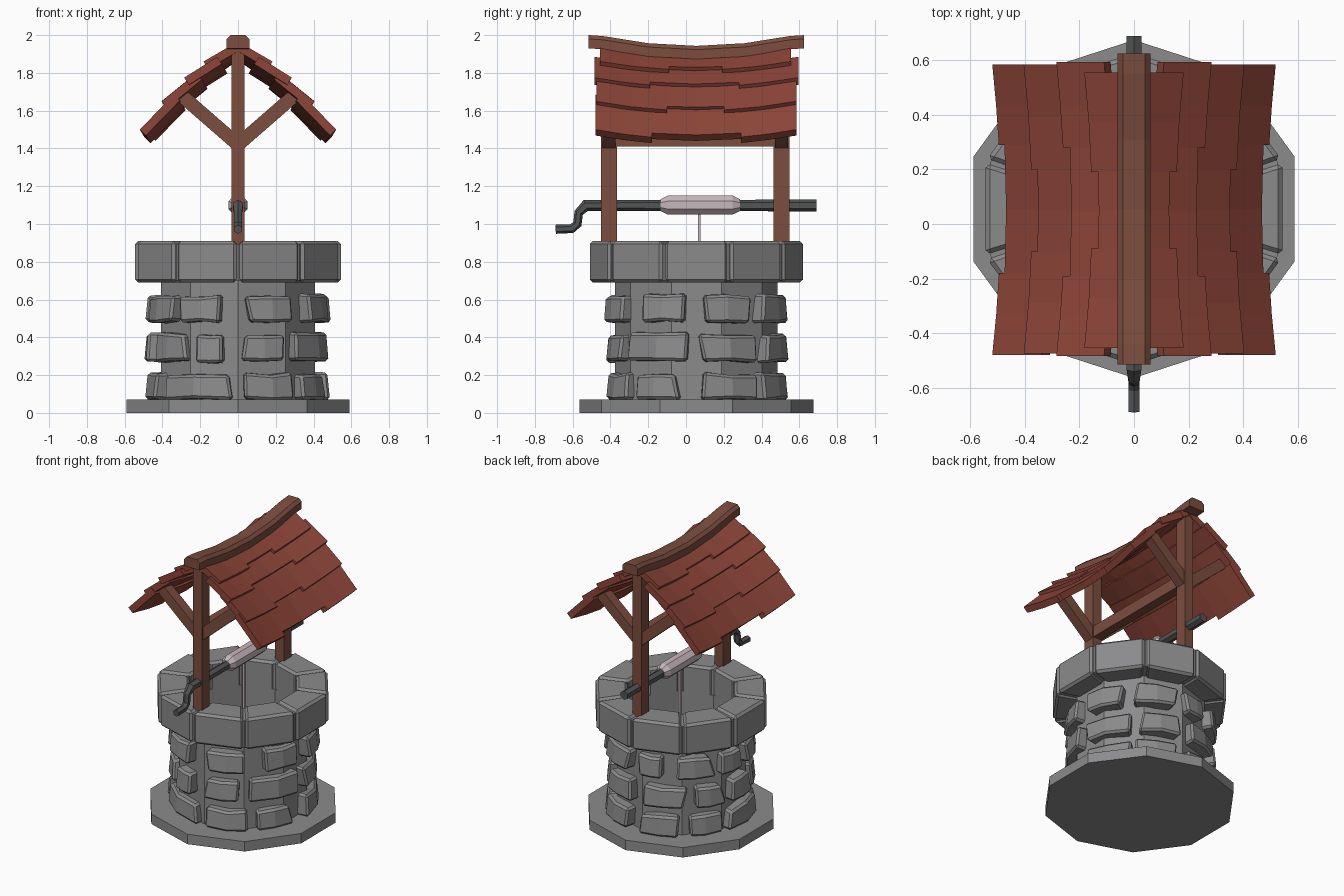
import bpy, bmesh, math, random
from mathutils import Vector

if "Cube" in bpy.data.objects:
    bpy.data.objects.remove(bpy.data.objects["Cube"])

random.seed(4)
CY = 0.055          # centre of the round masonry in y
SIDES = 10


def material(name, rgb):
    m = bpy.data.materials.new(name)
    m.diffuse_color = (*rgb, 1)
    m.use_nodes = True
    m.node_tree.nodes["Principled BSDF"].inputs["Base Color"].default_value = m.diffuse_color
    return m


STONE = material("grey stone", (0.26, 0.26, 0.265))
WOOD = material("brown wood", (0.20, 0.075, 0.048))
TILE = material("red roof shingle", (0.27, 0.06, 0.04))
METAL = material("dark metal", (0.085, 0.088, 0.09))
ROPE = material("pale rope", (0.58, 0.48, 0.51))


def loft(bm, rings, caps=True):
    """Skin a list of equal-length closed rings."""
    vs = [[bm.verts.new(p) for p in r] for r in rings]
    n = len(vs[0])
    for a, b in zip(vs, vs[1:]):
        for i in range(n):
            bm.faces.new((a[i], a[(i + 1) % n], b[(i + 1) % n], b[i]))
    if caps:
        bm.faces.new(vs[0][::-1])
        bm.faces.new(vs[-1])
    return vs


def finish(name, bm, mat, bevel=0):
    bmesh.ops.recalc_face_normals(bm, faces=bm.faces)
    me = bpy.data.meshes.new(name)
    bm.to_mesh(me)
    bm.free()
    me.materials.append(mat)
    ob = bpy.data.objects.new(name, me)
    bpy.context.collection.objects.link(ob)
    if bevel:
        mod = ob.modifiers.new("chamfer", 'BEVEL')
        mod.width, mod.segments, mod.limit_method = bevel, 1, 'ANGLE'
        mod.angle_limit = math.radians(40)
    return ob


def polar(r, deg, z):
    a = math.radians(deg)
    return Vector((r * math.cos(a), CY + r * math.sin(a), z))


def decagon(r, z):
    return [polar(r, 90 + 360 / SIDES * i, z) for i in range(SIDES)]


def tube(name, r_out, r_in, z0, z1, mat):
    bm = bmesh.new()
    rings = [decagon(r, z) for r, z in
             ((r_out, z0), (r_out, z1), (r_in, z1), (r_in, z0))]
    vs = loft(bm, rings, False)
    for i in range(SIDES):
        j = (i + 1) % SIDES
        bm.faces.new((vs[3][i], vs[3][j], vs[0][j], vs[0][i]))
    return finish(name, bm, mat)


def box(name, c, s, mat):
    bm = bmesh.new()
    bmesh.ops.create_cube(bm, size=1)
    for v in bm.verts:
        v.co = Vector(c) + Vector(v.co[i] * s[i] for i in range(3))
    return finish(name, bm, mat)


# base plate and wall
bm = bmesh.new()
loft(bm, [decagon(0.62, 0), decagon(0.62, 0.07)])
finish("base_plate", bm, STONE)
tube("well_wall", 0.43, 0.36, 0.06, 0.72, STONE)

# rim: recessed core with one chamfered block per side
tube("rim_core", 0.555, 0.365, 0.70, 0.895, STONE)
bm = bmesh.new()
for i in range(SIDES):
    a, b = 90 + 36 * i, 126 + 36 * i
    rings = []
    for z in (0.69, 0.91):
        o0, o1, i0, i1 = (polar(r, d, z) for r in (0.572, 0.36) for d in (a, b))
        rings.append([o0.lerp(o1, 0.025), o0.lerp(o1, 0.975),
                      i0.lerp(i1, 0.975), i0.lerp(i1, 0.025)])
    loft(bm, rings)
finish("rim_blocks", bm, STONE, 0.016)

# protruding wall stones: (z bottom, z top, angular spans)
rows = [
    (0.06, 0.22, [(-84, -50), (-45, -13), (5, 42), (47, 80), (92, 122),
                  (131, 158), (165, 207), (216, 264)]),
    (0.26, 0.43, [(-86, -59), (-49, -4), (3, 42), (51, 82), (92, 128),
                  (136, 160), (167, 192), (200, 233), (243, 260)]),
    (0.47, 0.635, [(-84, -52), (-39, -6), (4, 36), (47, 80), (90, 112),
                   (120, 150), (157, 180), (188, 222), (230, 260)]),
]
bm = bmesh.new()
for z0, z1, spans in rows:
    for a0, a1 in spans:
        r = random.uniform(0.47, 0.495)
        j = lambda k: random.uniform(-k, k)
        rings = []
        for k, t in enumerate((0, 0.5, 1)):
            skew = 0 if k == 1 else 2.5
            lo, hi = z0 + abs(j(0.015)), z1 - abs(j(0.02))
            ab, at = (a0 + (a1 - a0) * t + j(skew) for _ in range(2))
            rings.append([polar(0.39, ab, lo), polar(r + 0.006, ab, lo + 0.004),
                          polar(r - 0.008, at, hi - 0.004), polar(0.39, at, hi)])
        loft(bm, rings)
finish("wall_stones", bm, STONE, 0.014)

# posts, braces and tie beam
for tag, y in (("front", -0.408), ("back", 0.505)):
    box(tag + "_post", (0, y, 1.42), (0.07, 0.085, 1.06), WOOD)
    for side, s in (("left", -1), ("right", 1)):
        p, q = Vector((0, y, 1.42)), Vector((s * 0.31, y, 1.69))
        n = Vector((-(q - p).z, 0, (q - p).x)).normalized() * 0.036
        bm = bmesh.new()
        loft(bm, [[e + n * u + Vector((0, v * 0.035, 0))
                   for u, v in ((-1, -1), (1, -1), (1, 1), (-1, 1))] for e in (p, q)])
        finish(f"{tag}_{side}_brace", bm, WOOD)
box("tie_beam", (0, 0.05, 1.45), (0.065, 0.90, 0.08), WOOD)

# sagging ridge beam
bm = bmesh.new()
loft(bm, [[(-0.06, y, z - 0.07), (0.06, y, z - 0.07), (0.06, y, z - 0.02),
           (0.04, y, z), (-0.04, y, z), (-0.06, y, z - 0.02)]
          for y, z in ((-0.515, 2), (-0.44, 1.995), (-0.2, 1.957), (0.055, 1.943),
                       (0.31, 1.957), (0.55, 1.995), (0.625, 2))])
finish("ridge_beam", bm, WOOD)


# shingle rows: upper edge, lower edge, y range, column breaks
def sag(y):
    return max(0, 1 - ((y - 0.05) / 0.53) ** 2)


shingles = [
    ((0.03, 1.955), (0.185, 1.865), (-0.455, 0.555), (-0.09, 0.19)),
    ((0.11, 1.885), (0.285, 1.775), (-0.485, 0.595), (-0.19, 0.28)),
    ((0.22, 1.80), (0.405, 1.65), (-0.475, 0.585), (-0.10, 0.20)),
    ((0.34, 1.685), (0.52, 1.50), (-0.48, 0.585), (-0.18, 0.29)),
]
for side, s in (("left", -1), ("right", 1)):
    bm = bmesh.new()
    for top, low, (y0, y1), (b0, b1) in shingles:
        t, l = Vector((top[0], 0, top[1])), Vector((low[0], 0, low[1]))
        d = (l - t).normalized()
        n = Vector((d.z, 0, -d.x)) * 0.045       # towards the underside
        for ya, yb, short in ((y0, b0, 0), (b0, b1, 0.03), (b1, y1, 0)):
            rings = []
            for y in (ya, (ya + yb) / 2, yb):
                off = Vector((-0.03 * sag(y), 0, -0.05 * sag(y)))
                e = l - d * short
                pts = [t + off, e + off, e + n + off, t + n + off]
                rings.append([(s * max(p.x, 0), y, p.z) for p in pts])
            loft(bm, rings)
    finish(side + "_roof_shingles", bm, TILE)

# axle with crank, a hexagonal rod swept in the plane x = 0
path = [Vector(p) for p in ((0, 0.69, 1.098), (0, -0.53, 1.098), (0, -0.568, 1.06),
                            (0, -0.575, 1.0), (0, -0.605, 0.975), (0, -0.69, 0.972))]
bm = bmesh.new()
rings = []
for i, p in enumerate(path):
    d0 = (p - path[max(i - 1, 0)]).normalized()
    d1 = (path[min(i + 1, len(path) - 1)] - p).normalized()
    d = (d0 + d1).normalized()
    n = Vector((0, d.z, -d.y))
    r = 0.031 if i < 2 else 0.024
    rings.append([p + r * (Vector((math.sin(k * math.pi / 3), 0, 0))
                           + n * math.cos(k * math.pi / 3)) for k in range(6)])
loft(bm, rings)
finish("axle_and_crank", bm, METAL)

# rope drum and hanging rope
bm = bmesh.new()
loft(bm, [[(r * math.cos(math.radians(22.5 + 45 * k)), y,
            1.1 + r * math.sin(math.radians(22.5 + 45 * k))) for k in range(8)]
          for y, r in ((-0.135, 0.034), (-0.095, 0.055), (0.245, 0.055), (0.285, 0.034))])
finish("rope_drum", bm, ROPE)
box("hanging_rope", (0, 0.07, 0.69), (0.014, 0.014, 0.78), ROPE)
